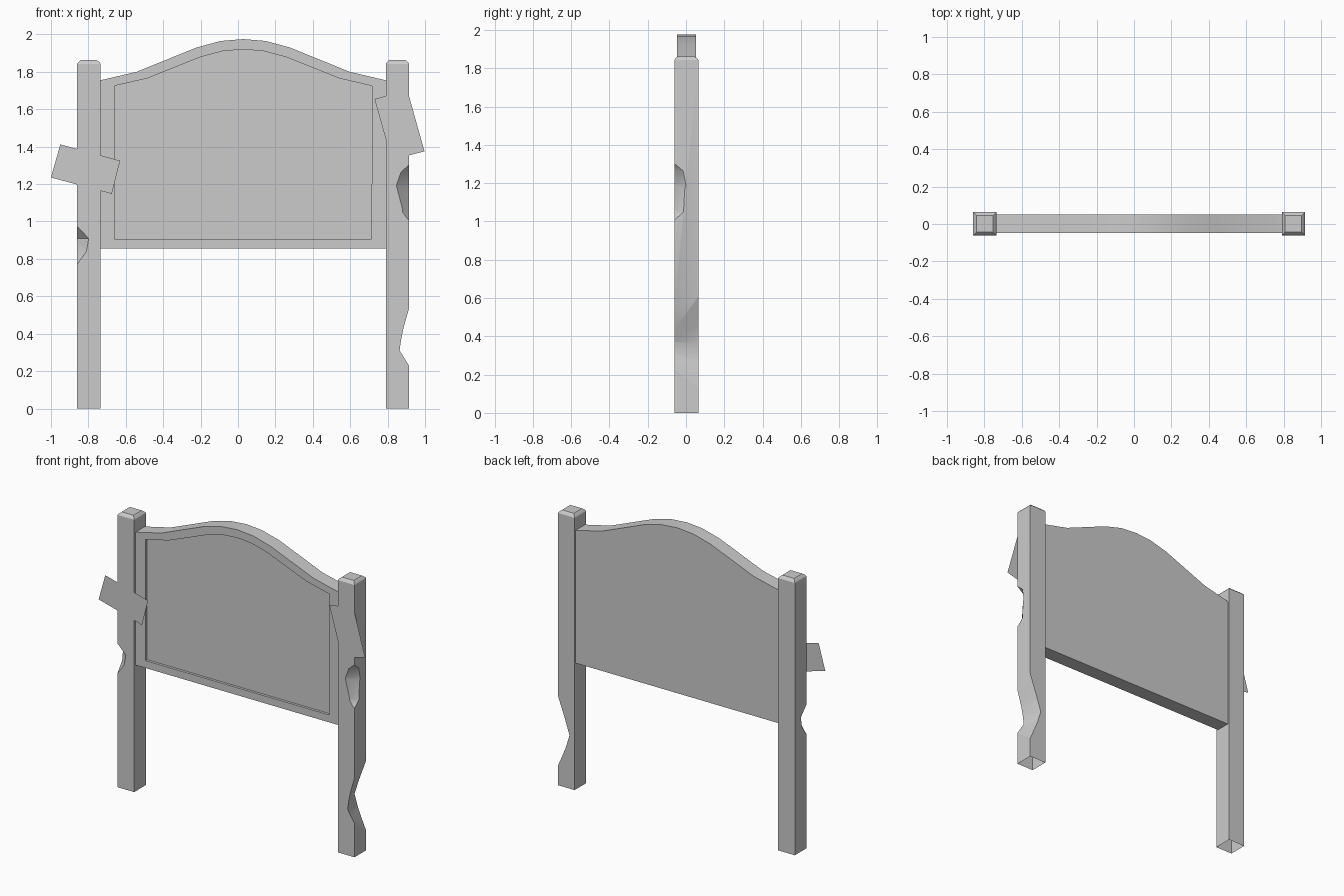
import bpy, bmesh
from math import radians

if "Cube" in bpy.data.objects:
    bpy.data.objects.remove(bpy.data.objects["Cube"])

CX = 0.0275                 # centre line between the posts
YC, H = 0.0015, 0.0625      # post centre in y, post half width
YF, YB = YC - H, YC + H
TOL = 0.003


def add_object(name, bm):
    bmesh.ops.recalc_face_normals(bm, faces=bm.faces)
    me = bpy.data.meshes.new(name)
    bm.to_mesh(me)
    bm.free()
    ob = bpy.data.objects.new(name, me)
    bpy.context.collection.objects.link(ob)
    return ob


def loft(name, rings):
    """Skin equal-sized rings of points and cap both ends."""
    bm = bmesh.new()
    vs = [[bm.verts.new(p) for p in r] for r in rings]
    n = len(vs[0])
    for a, b in zip(vs, vs[1:]):
        for i in range(n):
            j = (i + 1) % n
            bm.faces.new((a[i], a[j], b[j], b[i]))
    bm.faces.new(vs[0][::-1])
    bm.faces.new(vs[-1])
    return add_object(name, bm)


def activate(ob):
    bpy.ops.object.select_all(action='DESELECT')
    ob.select_set(True)
    bpy.context.view_layer.objects.active = ob


def corner_gouge(cx, s, levels):
    """Cutter across a front outer post edge; levels are (z, depth x, depth y)."""
    e = 0.01
    rings = []
    for z, dx, dy in levels:
        rings.append([(cx + s * e, YF - e, z),
                      (cx - s * (dx + e * dx / dy), YF - e, z),
                      (cx + s * e, YF + dy + e * dy / dx, z)])
    return loft("gouge_cutter", rings)


def side_gouge(cx, front, back):
    """Cutter across a whole outer side; front and back are (z, depth)."""
    rings = []
    for (zf, df), (zb, db) in zip(front, back):
        rings.append([(cx - df, YF - TOL, zf), (cx - db, YB + TOL, zb),
                      (cx + 0.05, YB + TOL, zb), (cx + 0.05, YF - TOL, zf)])
    return loft("gouge_cutter", rings)


def post(name, x, cutters):
    # square shaft with a chamfered top
    prof = [(0, H), (1.843, H), (1.85, 0.058), (1.862, 0.044)]
    ob = loft(name, [[(x + sx * h, YC + sy * h, z) for sx, sy in
                      ((-1, -1), (1, -1), (1, 1), (-1, 1))] for z, h in prof])
    activate(ob)
    for c in cutters:
        m = ob.modifiers.new("gouge", 'BOOLEAN')
        m.operation, m.solver, m.object = 'DIFFERENCE', 'EXACT', c
        bpy.ops.object.modifier_apply(modifier=m.name)
        bpy.data.objects.remove(c)
    # open underside
    bm = bmesh.new()
    bm.from_mesh(ob.data)
    low = [f for f in bm.faces if all(v.co.z < 1e-4 for v in f.verts)]
    bmesh.ops.delete(bm, geom=low, context='FACES_ONLY')
    bm.to_mesh(ob.data)
    bm.free()
    activate(ob)
    bpy.ops.object.shade_smooth_by_angle(angle=radians(30))
    return ob


# posts with chipped edges
XL, XR = CX - 0.8875, CX + 0.8875
post("left_post", XL + H, [
    corner_gouge(XL, -1, [(0.775, .003, .003), (0.84, .05, .05),
                          (0.91, .062, .06), (0.97, .003, .003)])])
post("right_post", XR - H, [
    corner_gouge(XR, 1, [(1.01, .003, .003), (1.05, .035, .048), (1.19, .068, .06),
                         (1.265, .043, .045), (1.30, .003, .003)]),
    side_gouge(XR,
               [(.23, 0), (.265, .022), (.31, .05), (.37, .042), (.43, .03), (.535, 0)],
               [(.13, 0), (.18, .022), (.27, .06), (.36, .088), (.46, .055), (.61, 0)])])

# arched panel with a recessed front
half = [(0.7625, 1.755), (0.57, 1.80), (0.41, 1.865), (0.25, 1.93), (0.12, 1.965)]
arch = half + [(0, 1.975)] + [(-x, z) for x, z in half[::-1]]
outer = [(-0.7625, 0.855), (0.7625, 0.855)] + arch
inner = [(-0.6875, 0.905), (0.6875, 0.905)] + [
    (x * 0.902, 1.725 + (z - 1.755) * 0.886) for x, z in arch]


def ring(pts, y):
    return [(CX + x, y, z) for x, z in pts]


panel = loft("headboard_panel", [ring(outer, 0.052), ring(outer, -0.047),
                                 ring(inner, -0.047), ring(inner, -0.030)])
activate(panel)
bpy.ops.object.shade_smooth_by_angle(angle=radians(30))

# thin flat patches nailed on the front of the posts
for name, pts in (
        ("left_patch", [(-1.0, 1.235), (-0.675, 1.148), (-0.63, 1.325), (-0.95, 1.412)]),
        ("right_patch", [(0.821, 1.329), (0.997, 1.375), (0.906, 1.70), (0.73, 1.655)])):
    bm = bmesh.new()
    bm.faces.new([bm.verts.new((x, YF - 0.002, z)) for x, z in pts])
    add_object(name, bm)
